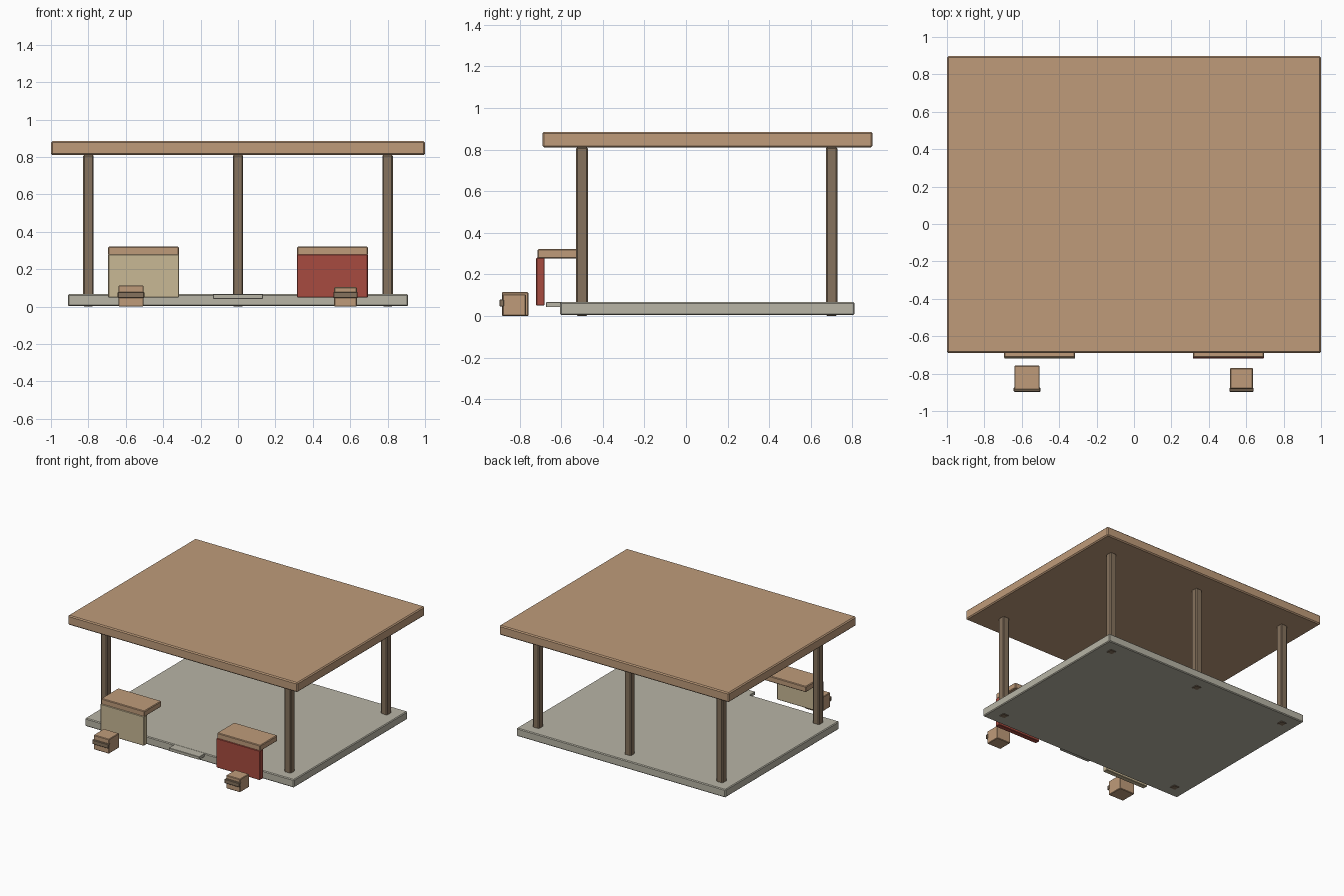
import bpy, bmesh
from mathutils import Vector

if "Cube" in bpy.data.objects:
    bpy.data.objects.remove(bpy.data.objects["Cube"])


def material(name, r, g, b):
    m = bpy.data.materials.new(name)
    m.diffuse_color = (r, g, b, 1)
    m.use_nodes = True
    m.node_tree.nodes["Principled BSDF"].inputs["Base Color"].default_value = m.diffuse_color
    return m


wood = material("wood", 0.52, 0.33, 0.195)
dark_wood = material("dark_wood", 0.24, 0.17, 0.11)
stone = material("stone", 0.48, 0.46, 0.38)
cream = material("cream", 0.58, 0.48, 0.30)
red = material("red", 0.39, 0.07, 0.05)


def box(name, x, y, z, mat, bevel):
    """Chamfered block spanning the given (min, max) ranges."""
    lo, hi = Vector((x[0], y[0], z[0])), Vector((x[1], y[1], z[1]))
    bm = bmesh.new()
    bmesh.ops.create_cube(bm, size=1)
    bmesh.ops.scale(bm, vec=hi - lo, verts=bm.verts)
    bmesh.ops.bevel(bm, geom=bm.edges[:], offset=bevel, segments=1,
                    affect='EDGES', profile=0.5)
    me = bpy.data.meshes.new(name)
    bm.to_mesh(me)
    bm.free()
    me.materials.append(mat)
    ob = bpy.data.objects.new(name, me)
    ob.location = (lo + hi) / 2
    bpy.context.collection.objects.link(ob)
    return ob


# Floor slab, entrance step and flat roof
box("floor", (-0.91, 0.91), (-0.605, 0.81), (0.004, 0.067), stone, 0.006)
box("entrance_step", (-0.133, 0.133), (-0.672, -0.57), (0.042, 0.066), stone, 0.002)
box("roof", (-1, 1), (-0.69, 0.897), (0.81, 0.885), wood, 0.008)

# Five posts: two at the front corners, three along the back
for name, px, py in (("front_left_post", -0.8, -0.5), ("front_right_post", 0.8, -0.5),
                     ("back_left_post", -0.8, 0.7), ("back_middle_post", 0, 0.7),
                     ("back_right_post", 0.8, 0.7)):
    h = 0.028
    box(name, (px - h, px + h), (py - h, py + h), (0, 0.812), dark_wood, 0.007)

# Two counters, each a front panel under a wooden top
for side, cx, mat in (("left", -0.505, cream), ("right", 0.505, red)):
    xr = (cx - 0.189, cx + 0.189)
    box(side + "_counter_panel", xr, (-0.72, -0.68), (0.05, 0.28), mat, 0.003)
    box(side + "_counter_top", xr, (-0.714, -0.50), (0.275, 0.321), wood, 0.005)

# Two crates with a dark band across the front
for side, cx, h, y, top in (("left", -0.572, 0.067, (-0.885, -0.757), 0.114),
                            ("right", 0.575, 0.061, (-0.882, -0.77), 0.104)):
    box(side + "_crate", (cx - h, cx + h), y, (0, top), wood, 0.004)
    box(side + "_crate_band", (cx - h - 0.004, cx + h + 0.004), (-0.897, -0.875),
        (0.046, 0.079), dark_wood, 0.003)
